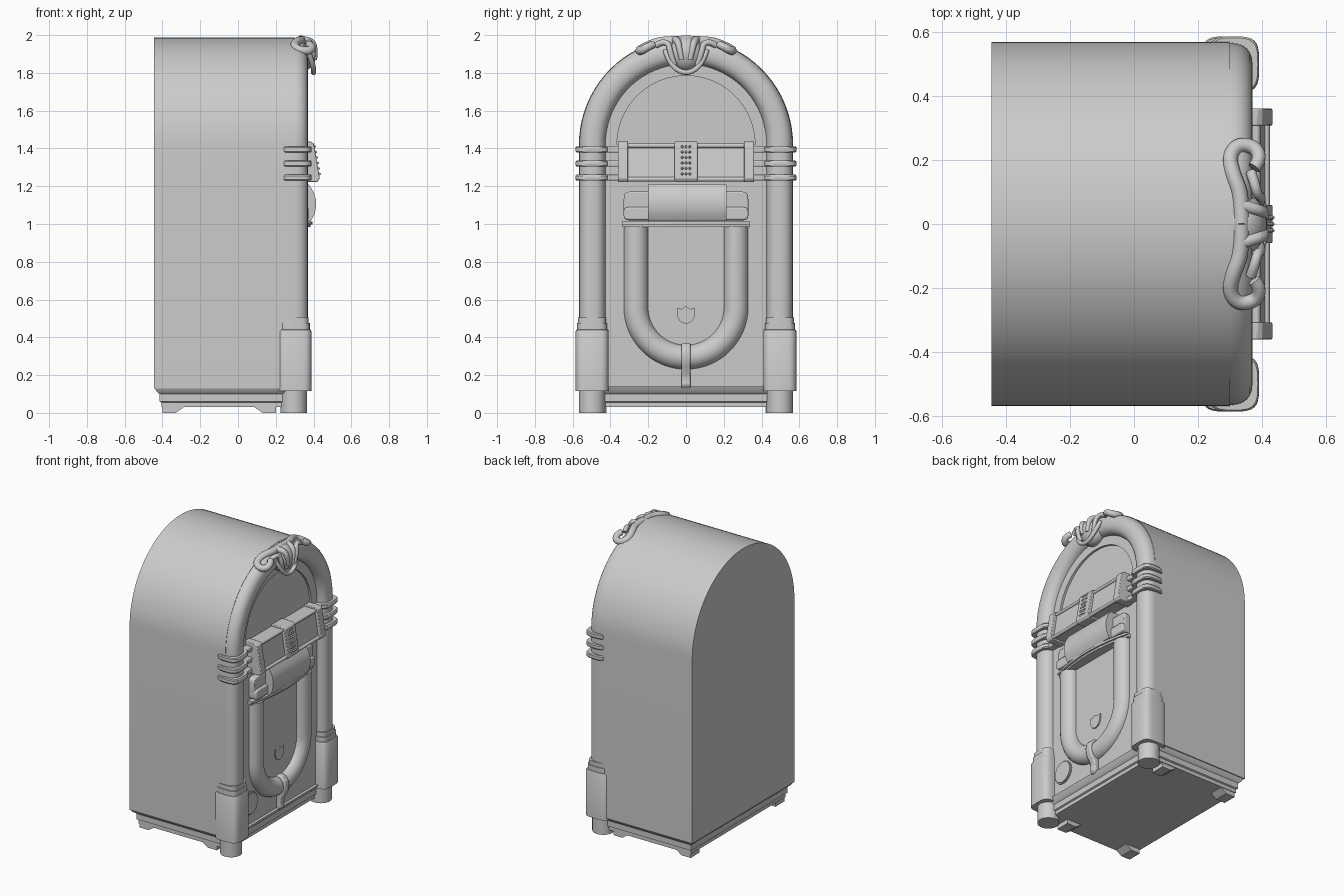
import bpy, bmesh
from math import sin, cos, pi, copysign
from mathutils import Vector

if "Cube" in bpy.data.objects:
    bpy.data.objects.remove(bpy.data.objects["Cube"])

grey = bpy.data.materials.new("plain grey")
grey.use_nodes = True
grey.diffuse_color = (0.6, 0.6, 0.6, 1)
grey.node_tree.nodes["Principled BSDF"].inputs["Base Color"].default_value = (0.6, 0.6, 0.6, 1)


def select(ob):
    bpy.ops.object.select_all(action='DESELECT')
    ob.select_set(True)
    bpy.context.view_layer.objects.active = ob


def finish(name, bm, bevel=0):
    bmesh.ops.recalc_face_normals(bm, faces=bm.faces)
    me = bpy.data.meshes.new(name)
    bm.to_mesh(me)
    bm.free()
    me.materials.append(grey)
    ob = bpy.data.objects.new(name, me)
    bpy.context.collection.objects.link(ob)
    select(ob)
    bpy.ops.object.shade_smooth_by_angle(angle=0.6)
    if bevel:
        mod = ob.modifiers.new("soft edges", 'BEVEL')
        mod.width, mod.segments, mod.limit_method = bevel, 2, 'ANGLE'
    return ob


def skin(name, rings, bevel=0):
    """Join equal rings of points into a capped solid."""
    bm = bmesh.new()
    rows = [[bm.verts.new(p) for p in ring] for ring in rings]
    n = len(rows[0])
    for a, b in zip(rows, rows[1:]):
        for i in range(n):
            j = (i + 1) % n
            bm.faces.new((a[i], a[j], b[j], b[i]))
    bm.faces.new(rows[0])
    bm.faces.new(rows[-1])
    return finish(name, bm, bevel)


def prism(name, pts, axis, a, b, bevel=0):
    """Extrude a 2D outline along an axis from a to b."""
    def place(p, d):
        return {'X': (d, *p), 'Y': (p[0], d, p[1]), 'Z': (*p, d)}[axis]
    return skin(name, [[place(p, d) for p in pts] for d in (a, b)], bevel)


def box(name, x, y, z, bevel=0):
    return prism(name, [(x[0], y[0]), (x[1], y[0]), (x[1], y[1]), (x[0], y[1])],
                 'Z', z[0], z[1], bevel)


def oval(cx, cy, rx, ry, power=2, n=32):
    """Rounded outline, boxier as power grows."""
    def f(v):
        return copysign(abs(v) ** (2 / power), v)
    return [(cx + rx * f(cos(2 * pi * i / n)), cy + ry * f(sin(2 * pi * i / n))) for i in range(n)]


def arch(r, bottom, spring, n=40, way=1):
    """Arch path in y, z: straight legs and a half circle, way=-1 for a U."""
    arc = [(r * cos(pi * i / n), spring + way * r * sin(pi * i / n)) for i in range(n + 1)]
    return [(r, bottom)] + arc + [(-r, bottom)]


def sweep(name, path, section):
    """Carry a section of (outward, x) points along a y, z path."""
    rings = []
    for i, p in enumerate(path):
        a, b = Vector(path[max(i - 1, 0)]), Vector(path[min(i + 1, len(path) - 1)])
        t = (b - a).normalized()
        rings.append([(x, p[0] + u * t.y, p[1] - u * t.x) for u, x in section])
    return skin(name, rings)


def stack(name, cx, cy, levels, power):
    """Upright column of rounded levels (z, half x, half y)."""
    return skin(name, [[(x, y, z) for x, y in oval(cx, cy, rx, ry, power)] for z, rx, ry in levels])


def tube(name, pts, r, tip=1.0):
    cu = bpy.data.curves.new(name, 'CURVE')
    cu.dimensions, cu.bevel_depth, cu.bevel_resolution = '3D', r, 3
    cu.use_fill_caps = True
    sp = cu.splines.new('NURBS')
    sp.points.add(len(pts) - 1)
    for i, (q, p) in enumerate(zip(sp.points, pts)):
        q.co = (*p, 1)
        q.radius = 1 + (tip - 1) * i / (len(pts) - 1)
    sp.use_endpoint_u, sp.order_u, sp.resolution_u = True, 3, 5
    cu.materials.append(grey)
    ob = bpy.data.objects.new(name, cu)
    bpy.context.collection.objects.link(ob)
    select(ob)
    bpy.ops.object.convert(target='MESH')
    bpy.ops.object.shade_smooth_by_angle(angle=0.8)


def ball(name, centre, size, u=24, v=14):
    bm = bmesh.new()
    bmesh.ops.create_uvsphere(bm, u_segments=u, v_segments=v, radius=1)
    bmesh.ops.scale(bm, vec=size, verts=bm.verts)
    bmesh.ops.translate(bm, vec=centre, verts=bm.verts)
    finish(name, bm)


# Cabinet, front panel with recessed window, and rounded arch frame
SPRING = 1.42
prism("cabinet", arch(0.567, 0.13, SPRING), 'X', -0.445, 0.30)
box("front_panel", (0.29, 0.315), (-0.44, 0.44), (0.13, SPRING))
sweep("window_surround", arch(0.40, SPRING - 0.02, SPRING),
      [(-0.035, 0.29), (0.035, 0.29), (0.035, 0.315), (-0.035, 0.315)])
sweep("arch_frame", arch(0.495, 0.12, SPRING), oval(0, 0.295, 0.07, 0.075, 2.4, 24))

# Plinth with stepped moulding and feet
skin("plinth", [[(-0.445 + d, -0.565 + d, z), (0.335 - d, -0.565 + d, z),
                 (0.335 - d, 0.565 - d, z), (-0.445 + d, 0.565 - d, z)]
                for z, d in ((0.14, 0), (0.115, 0.012), (0.10, 0.03), (0.06, 0.03), (0.055, 0.04), (0.03, 0.04))])
for s in (-1, 1):
    for x, d in ((-0.40, 1), (0.20, -1)):
        prism("foot", [(x, 0), (x + 0.07 * d, 0), (x + 0.12 * d, 0.035), (x, 0.035)],
              'Y', s * 0.42, s * 0.52)

# Corner columns: round leg, pedestal, collar bands
for s in (-1, 1):
    y = s * 0.497
    stack("column_leg", 0.295, y, [(0, 0.07, 0.07), (0.13, 0.07, 0.07)], 2)
    stack("pedestal", 0.30, y, [(0.115, 0.09, 0.088), (0.43, 0.09, 0.088), (0.44, 0.085, 0.084),
                                (0.441, 0.08, 0.08), (0.475, 0.08, 0.08), (0.476, 0.074, 0.075),
                                (0.505, 0.074, 0.075)], 4)
    for z in (1.245, 1.32, 1.395):
        stack("collar_band", 0.31, y, [(z - 0.016, 0.076, 0.083), (z - 0.01, 0.08, 0.088),
                                       (z + 0.01, 0.08, 0.088), (z + 0.016, 0.076, 0.083)], 3.5)
        box("collar_link", (0.30, 0.36), sorted((s * 0.35, s * 0.43)), (z - 0.016, z + 0.016), 0.005)

# Sloping title display with end caps, rails and button block
prism("title_panel", [(0.30, 1.235), (0.41, 1.235), (0.38, 1.425), (0.30, 1.425)], 'Y', -0.32, 0.32)
cap = [(0.30, 1.222), (0.42, 1.222), (0.432, 1.24), (0.43, 1.26), (0.402, 1.425), (0.385, 1.437), (0.30, 1.437)]
for a, b in ((-0.36, -0.307), (0.307, 0.36), (-0.06, 0.06)):
    prism("display_bracket", cap, 'Y', a, b, 0.004)
for x, z in ((0.412, 1.237), (0.382, 1.415)):
    prism("display_rail", oval(x, z, 0.012, 0.012, 2, 12), 'Y', -0.32, 0.32)
for row in range(6):
    for y in (-0.02, 0, 0.02):
        ball("button", (0.43 - 0.026 * row / 5, y, 1.265 + 0.029 * row), (0.009, 0.007, 0.007), 8, 6)

# Selector housing, side wings and bowed shelf
prism("selector_housing", [(0.30, 1.015), (0.385, 1.015), (0.405, 1.05), (0.413, 1.09), (0.412, 1.13),
                           (0.40, 1.17), (0.375, 1.21), (0.30, 1.21)], 'Y', -0.2, 0.215)
for s in (-1, 1):
    prism("selector_wing", oval(s * 0.25, 1.095, 0.08, 0.077, 6), 'X', 0.30, 0.355, 0.008)
    prism("wing_plate", oval(s * 0.25, 1.055, 0.08, 0.035, 5), 'X', 0.30, 0.372, 0.008)
bow = [(0.395 - 0.4 * y * y, y) for y in (i * 0.034 for i in range(-10, 11))]
for z, grow in ((0.985, -0.012), (0.998, 0)):
    prism("shelf", [(0.30, -0.34)] + [(x + grow, y) for x, y in bow] + [(0.30, 0.34)],
          'Z', z, z + 0.015)

# U-shaped tube with lower strap
sweep("u_tube", arch(0.265, 0.99, 0.56, way=-1), oval(0, 0.308, 0.065, 0.063, 2, 24))
prism("strap", [(0.31, 0.37), (0.35, 0.37), (0.378, 0.34), (0.386, 0.30), (0.376, 0.25), (0.35, 0.21),
                (0.345, 0.17), (0.35, 0.15), (0.335, 0.13), (0.31, 0.13)], 'Y', -0.024, 0.024, 0.008)

# Crest plate and round coin door
half = [(0, 0.565), (0.022, 0.55), (0.048, 0.555), (0.046, 0.51), (0.03, 0.482), (0, 0.47)]
prism("crest_plate", half + [(-y, z) for y, z in half[-2:0:-1]], 'X', 0.31, 0.324)
prism("door_rim", oval(-0.32, 0.285, 0.08, 0.08, 2, 20), 'X', 0.31, 0.322)
prism("door_disc", oval(-0.32, 0.285, 0.073, 0.073, 2, 20), 'X', 0.31, 0.328)

# Top ornament: shell, prongs and curled scrolls
ball("shell", (0.335, 0, 1.90), (0.08, 0.095, 0.092))
tube("shell_lip", [(0.37, -0.11, 1.92), (0.40, -0.085, 1.84), (0.40, 0, 1.79),
                   (0.40, 0.085, 1.84), (0.37, 0.11, 1.92)], 0.014)
for s in (-1, 1):
    tube("inner_prong", [(0.405, s * 0.022, 1.87), (0.41, s * 0.035, 1.93),
                         (0.385, s * 0.045, 1.975), (0.33, s * 0.06, 1.975)], 0.014, 1.5)
    tube("outer_prong", [(0.39, s * 0.06, 1.84), (0.40, s * 0.085, 1.91), (0.385, s * 0.09, 1.955),
                         (0.375, s * 0.13, 1.965), (0.365, s * 0.16, 1.945)], 0.014, 1.2)
    tube("scroll", [(0.335, 0, 1.973), (0.335, s * 0.09, 1.97), (0.31, s * 0.15, 1.965),
                    (0.295, s * 0.21, 1.94), (0.325, s * 0.25, 1.92), (0.38, s * 0.24, 1.915),
                    (0.395, s * 0.20, 1.94), (0.375, s * 0.175, 1.95)], 0.026, 0.8)
